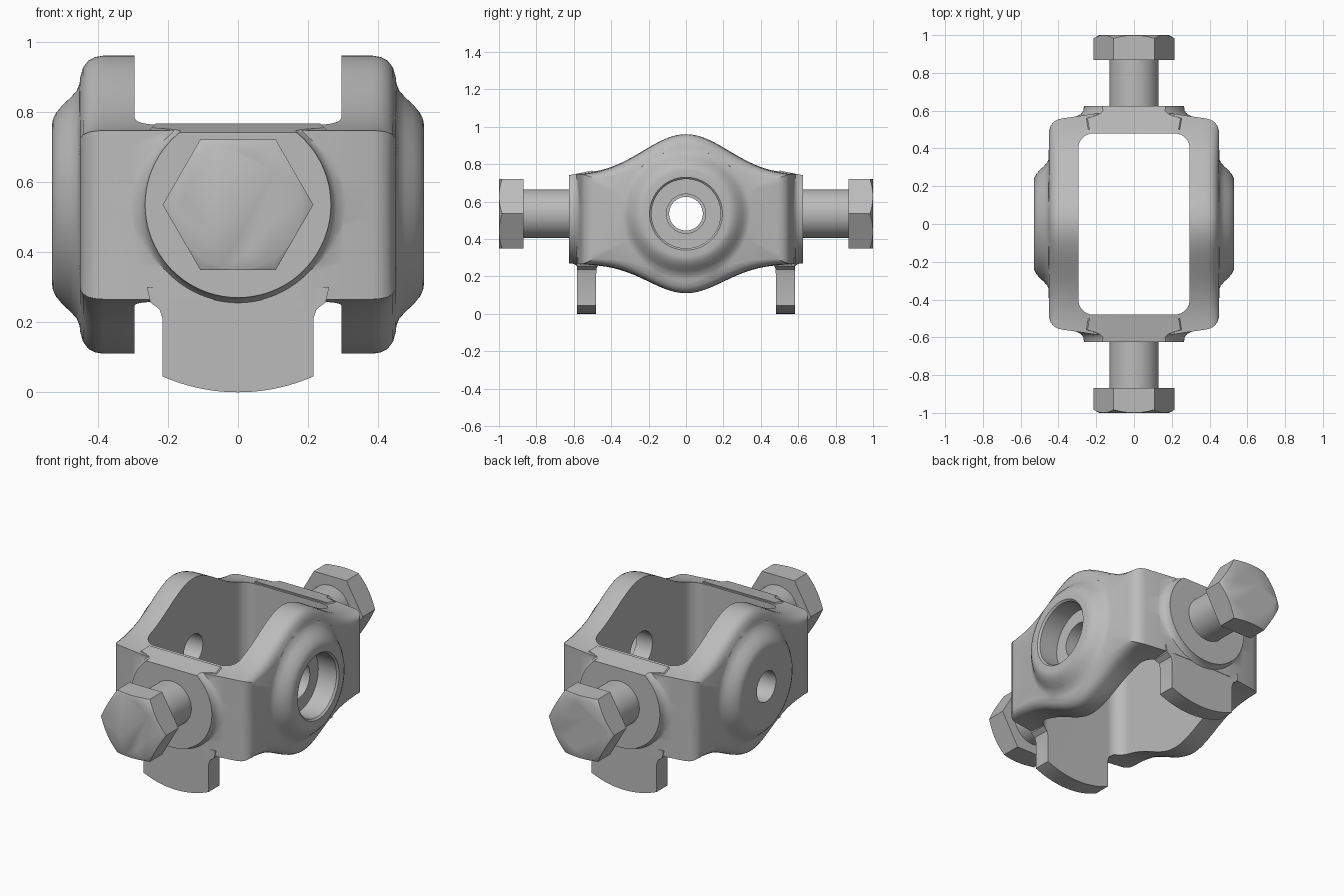
import bpy, bmesh, math
from math import cos, sin, pi, exp, hypot

cube = bpy.data.objects.get("Cube")
if cube:
    bpy.data.objects.remove(cube, do_unlink=True)

AXIS_Z = 0.535      # height of both pin axes
END_Y = 0.585       # outer face of the end walls

steel = bpy.data.materials.new("plain_grey_steel")
steel.use_nodes = True
grey = (0.5, 0.5, 0.5, 1)
steel.diffuse_color = grey
steel.node_tree.nodes["Principled BSDF"].inputs["Base Color"].default_value = grey


def loft(name, rings):
    """Closed solid skinned through rings of equal point count."""
    bm = bmesh.new()
    loops = [[bm.verts.new(p) for p in ring] for ring in rings]
    n = len(loops[0])
    for a, b in zip(loops, loops[1:]):
        for i in range(n):
            j = (i + 1) % n
            bm.faces.new((a[i], a[j], b[j], b[i]))
    bm.faces.new(loops[0])
    bm.faces.new(loops[-1])
    bmesh.ops.recalc_face_normals(bm, faces=bm.faces)
    mesh = bpy.data.meshes.new(name)
    bm.to_mesh(mesh)
    bm.free()
    mesh.materials.append(steel)
    obj = bpy.data.objects.new(name, mesh)
    bpy.context.collection.objects.link(obj)
    return obj


def lathe(name, profile, axis, sides=64):
    """Turned solid from (radius, position) pairs along the x or y axis."""
    rings = []
    for r, d in profile:
        ring = []
        for i in range(sides):
            a = 2 * pi * i / sides
            u, z = r * cos(a), AXIS_Z + r * sin(a)
            ring.append((d, u, z) if axis == "x" else (u, d, z))
        rings.append(ring)
    return loft(name, rings)


def boolean(target, tool, operation):
    mod = target.modifiers.new("bool", "BOOLEAN")
    mod.operation = operation
    mod.solver = "EXACT"
    mod.object = tool
    bpy.context.view_layer.objects.active = target
    bpy.ops.object.modifier_apply(modifier=mod.name)
    bpy.data.objects.remove(tool, do_unlink=True)


def smooth(obj):
    bpy.ops.object.select_all(action="DESELECT")
    obj.select_set(True)
    bpy.context.view_layer.objects.active = obj
    bpy.ops.object.shade_smooth_by_angle(angle=math.radians(32))


# Side outline of the yoke: humped top, humped bottom, straight ends
def top_z(y):
    return 0.737 + 0.223 * exp(-(y / 0.33) ** 2)


def bottom_z(y):
    return 0.268 - 0.158 * exp(-(y / 0.29) ** 2)


STEPS, END_STEPS = 56, 14
ys = [END_Y * (2 * i / STEPS - 1) for i in range(STEPS + 1)]
zlo, zhi = bottom_z(END_Y), top_z(END_Y)
ends = [zlo + (zhi - zlo) * i / END_STEPS for i in range(1, END_STEPS)]
outline = [(y, bottom_z(y)) for y in ys] + [(END_Y, z) for z in ends]
outline += [(y, top_z(y)) for y in reversed(ys)] + [(-END_Y, z) for z in reversed(ends)]


def rim_ring(x, inset):
    ring = []
    for y, z in outline:
        y *= 1 - 0.25 * max(0, abs(x) - 0.2)
        dz = z - AXIS_Z
        k = 1 - inset / hypot(y, dz)
        ring.append((x, y * k, AXIS_Z + dz * k))
    return ring


def boss_ring(x, r):
    ring = []
    for y, z in outline:
        a = math.atan2(z - AXIS_Z, y)
        ring.append((x, r * cos(a), AXIS_Z + r * sin(a)))
    return ring


rim = [(0.2, 0), (0.3, 0), (0.385, 0), (0.408, 0.004), (0.427, 0.014),
       (0.442, 0.034), (0.45, 0.062)]
boss = [(0.452, 0.345), (0.46, 0.325), (0.478, 0.305), (0.5, 0.285),
        (0.519, 0.262), (0.528, 0.243), (0.53, 0.23)]


def half(s):
    return [rim_ring(s * x, d) for x, d in rim] + [boss_ring(s * x, r) for x, r in boss]


yoke = loft("yoke_body", half(-1)[::-1] + half(1))

# Tab outline with curved lower edge and small root fillets
tab_half = [(0.215, 0.21), (0.224, 0.237), (0.25, 0.256), (0.26, 0.3)]
arc = [0.215 * (i / 10 - 1) for i in range(21)]
tab = [(x, AXIS_Z - math.sqrt(AXIS_Z ** 2 - x * x)) for x in arc]
tab += tab_half + [(-x, z) for x, z in reversed(tab_half)]

for s in (-1, 1):
    # Flared round collar, trimmed to the sloping top
    collar = lathe("collar", [(0.33, s * 0.5), (0.33, s * 0.56), (0.30, s * 0.572),
                              (0.28, s * 0.583), (0.268, s * 0.6), (0.265, s * 0.625)], "y", 80)
    wedge = [(0.45, 0.776), (0.7, 0.726), (0.7, 1.1), (0.45, 1.1)]
    trim = loft("collar_trim", [[(x, s * y, z) for y, z in wedge] for x in (-0.45, 0.45)])
    boolean(collar, trim, "DIFFERENCE")
    boolean(yoke, collar, "UNION")
    # Hanging tab
    plate = loft("tab", [[(x, s * y, z) for x, z in tab] for y in (0.45, 0.583)])
    boolean(yoke, plate, "UNION")

# Rounded window through the yoke
corners = [(1, 1, 0), (-1, 1, 90), (-1, -1, 180), (1, -1, 270)]
window = []
for sx, sy, start in corners:
    for i in range(11):
        a = math.radians(start + 9 * i)
        window.append((sx * 0.215 + 0.08 * cos(a), sy * 0.4 + 0.08 * sin(a)))
cutter = loft("window_cutter", [[(x, y, z) for x, y in window] for z in (-0.2, 1.2)])
boolean(yoke, cutter, "DIFFERENCE")

# Pin holes: stepped on the left arm, plain on the right arm
bore = lathe("stepped_bore", [(0.105, 0.2), (0.105, 0.4), (0.185, 0.4),
                              (0.185, 0.52), (0.196, 0.531), (0.196, 0.6)], "x")
boolean(yoke, bore, "DIFFERENCE")
hole = lathe("plain_bore", [(0.09, -0.6), (0.09, -0.2)], "x")
boolean(yoke, hole, "DIFFERENCE")
smooth(yoke)

# Hex bolts at both ends
for s, label in ((-1, "front"), (1, "back")):
    shank = lathe(label + "_bolt_shank", [(0.13, s * 0.54), (0.13, s * 0.88)], "y")
    smooth(shank)
    head = lathe(label + "_bolt_head", [(0.215, s * 0.868), (0.215, s)], "y", 6)
    cone = lathe("head_chamfer", [(0.3, s * 0.8), (0.3, s * 0.935), (0.185, s)], "y", 72)
    boolean(head, cone, "INTERSECT")
    smooth(head)
    head.data.update()
